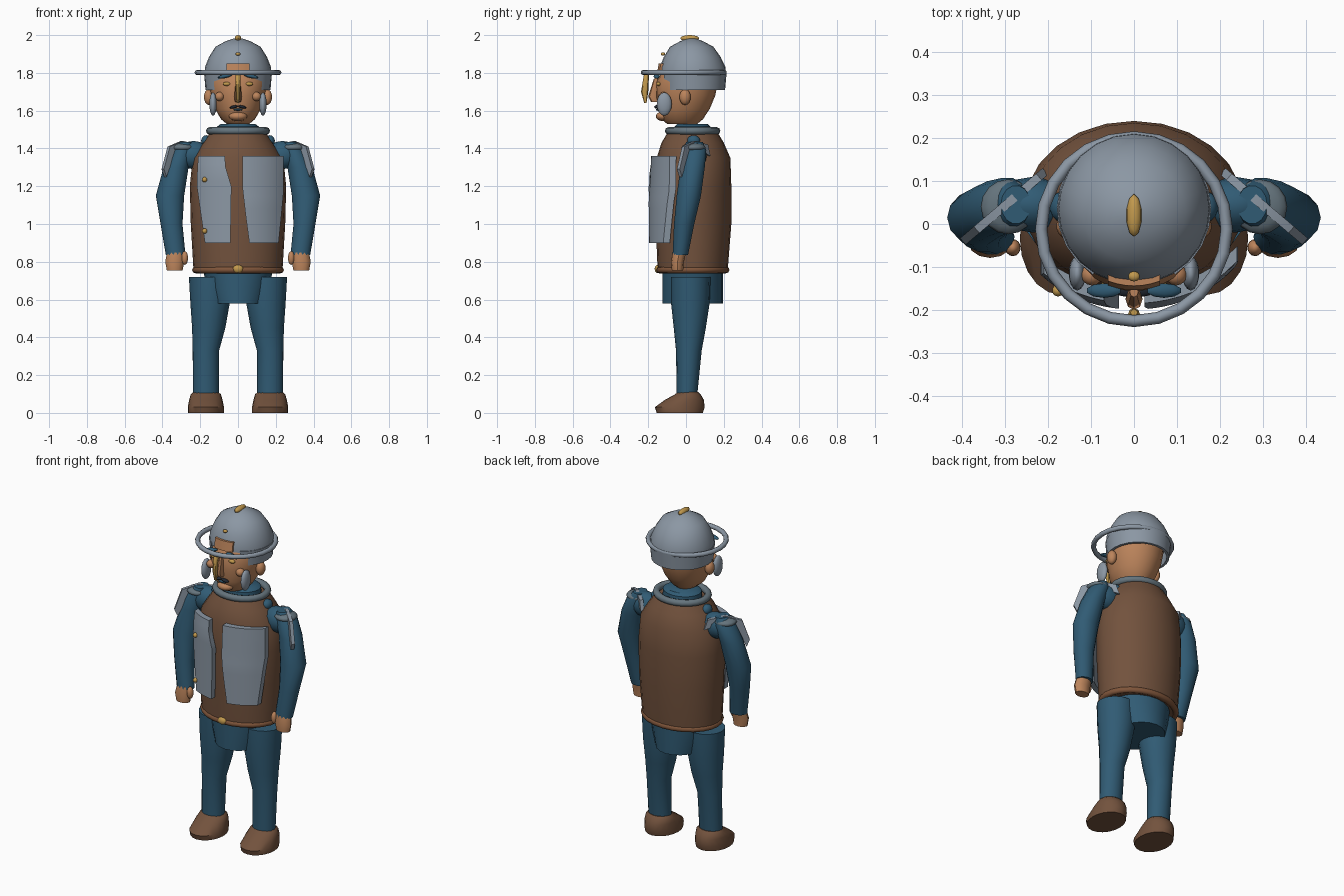
import bpy, bmesh, math
from mathutils import Matrix, Vector

if "Cube" in bpy.data.objects:
    bpy.data.objects.remove(bpy.data.objects["Cube"])


def material(name, rgb):
    m = bpy.data.materials.new(name)
    m.diffuse_color = (*rgb, 1)
    m.use_nodes = True
    m.node_tree.nodes["Principled BSDF"].inputs["Base Color"].default_value = m.diffuse_color
    return m


LEATHER = material("leather brown", (0.17, 0.085, 0.047))
BELT = material("belt brown", (0.21, 0.09, 0.042))
BLUE = material("cloth blue", (0.03, 0.105, 0.175))
STEEL = material("steel grey", (0.26, 0.31, 0.37))
DULL = material("dull steel", (0.13, 0.175, 0.205))
SKIN = material("skin", (0.50, 0.23, 0.105))
GOLD = material("gold", (0.54, 0.32, 0.075))
DARK = material("dark hair", (0.015, 0.02, 0.03))


def finish(name, bm, mat, angle=40):
    bmesh.ops.recalc_face_normals(bm, faces=bm.faces)
    me = bpy.data.meshes.new(name)
    bm.to_mesh(me)
    bm.free()
    me.materials.append(mat)
    ob = bpy.data.objects.new(name, me)
    bpy.context.collection.objects.link(ob)
    bpy.ops.object.select_all(action='DESELECT')
    ob.select_set(True)
    bpy.context.view_layer.objects.active = ob
    bpy.ops.object.shade_smooth_by_angle(angle=math.radians(angle))
    return ob


def loft(name, rings, mat, n=20, s=1):
    """Stacked horizontal ellipses (cx, cy, z, rx, ry) with capped ends."""
    bm = bmesh.new()
    loops = []
    for cx, cy, z, rx, ry in rings:
        loops.append([bm.verts.new((s * (cx + rx * math.cos(2 * math.pi * i / n)),
                                    cy + ry * math.sin(2 * math.pi * i / n), z)) for i in range(n)])
    for a, b in zip(loops, loops[1:]):
        for i in range(n):
            bm.faces.new((a[i], a[(i + 1) % n], b[(i + 1) % n], b[i]))
    bm.faces.new(loops[0])
    bm.faces.new(loops[-1])
    return finish(name, bm, mat)


def ball(name, c, r, mat, u=14, v=8, roll=0):
    bm = bmesh.new()
    m = Matrix.Translation(c) @ Matrix.Rotation(roll, 4, 'Y') @ Matrix.Diagonal((*r, 1))
    bmesh.ops.create_uvsphere(bm, u_segments=u, v_segments=v, radius=1, matrix=m)
    return finish(name, bm, mat, 60)


def ring(name, c, rx, ry, tube, mat, n=24, k=8):
    """Elliptical torus."""
    bm = bmesh.new()
    g = []
    for i in range(n):
        a = 2 * math.pi * i / n
        g.append([])
        for j in range(k):
            b = 2 * math.pi * j / k
            d = tube * math.cos(b)
            g[-1].append(bm.verts.new((c[0] + (rx + d) * math.cos(a), c[1] + (ry + d) * math.sin(a),
                                       c[2] + tube * math.sin(b))))
    for i in range(n):
        for j in range(k):
            p, q = g[i], g[(i + 1) % n]
            bm.faces.new((p[j], q[j], q[(j + 1) % k], p[(j + 1) % k]))
    return finish(name, bm, mat, 60)


def shell(name, f, nu, nv, depth, mat):
    """Thick curved plate: f(u, v, d) gives a point, d is the depth inward."""
    bm = bmesh.new()
    lay = [[[bm.verts.new(f(i / nu, j / nv, d)) for j in range(nv + 1)] for i in range(nu + 1)]
           for d in (0, depth)]
    for g in lay:
        for i in range(nu):
            for j in range(nv):
                bm.faces.new((g[i][j], g[i + 1][j], g[i + 1][j + 1], g[i][j + 1]))
    border = ([(i, 0) for i in range(nu)] + [(nu, j) for j in range(nv)] +
              [(i, nv) for i in range(nu, 0, -1)] + [(0, j) for j in range(nv, 0, -1)])
    for (i, j), (k, l) in zip(border, border[1:] + border[:1]):
        bm.faces.new((lay[0][i][j], lay[0][k][l], lay[1][k][l], lay[1][i][j]))
    return finish(name, bm, mat)


# Body
loft("torso", [(0, .035, .745, .235, .185), (0, .04, 1.0, .25, .20), (0, .04, 1.2, .255, .20),
               (0, .04, 1.35, .24, .195), (0, .035, 1.43, .185, .165), (0, .035, 1.48, .15, .135)],
     LEATHER, 24)
ring("belt", (0, .035, .757), .225, .177, .018, BELT)
ball("buckle", (0, -.15, .762), (.028, .016, .022), GOLD)
loft("pelvis", [(0, .035, .58, .14, .16), (0, .035, .66, .165, .16), (0, .035, .76, .185, .16)], BLUE, 20)
loft("neck", [(0, .035, 1.45, .115, .10), (0, .035, 1.515, .112, .095), (0, .035, 1.53, .09, .08)], BLUE)
ring("collar", (0, .035, 1.493), .15, .127, .02, DULL)

# Limbs
for s, side in ((-1, "right"), (1, "left")):
    loft("boot_" + side, [(.17, -.033, 0, .096, .122), (.17, -.033, .03, .096, .132),
                          (.17, -.008, .07, .088, .102), (.17, .01, .098, .08, .068),
                          (.17, .01, .11, .066, .055)], LEATHER, 20, s)
    loft("leg_" + side, [(.17, .005, .09, .068, .054), (.17, .015, .33, .07, .068),
                         (.155, .02, .45, .088, .085), (.148, .023, .58, .104, .102),
                         (.145, .025, .72, .115, .105)], BLUE, 16, s)
    loft("arm_" + side, [(.33, -.03, .835, .052, .042), (.352, -.01, 1.0, .058, .055),
                         (.36, .015, 1.15, .075, .066), (.328, .035, 1.30, .066, .066),
                         (.295, .045, 1.39, .056, .064), (.275, .045, 1.435, .035, .045)], BLUE, 14, s)
    ball("shoulder_" + side, (s * .235, .045, 1.365), (.09, .065, .075), BLUE)
    ball("shoulder_seam_" + side, (s * .168, .04, 1.44), (.028, .035, .03), BLUE)
    loft("hand_" + side, [(.335, -.045, .755, .042, .03), (.335, -.045, .80, .05, .034),
                          (.33, -.035, .85, .046, .036)], SKIN, 12, s)
    ball("thumb_" + side, (s * .282, -.055, .82), (.018, .02, .036), SKIN)
    ball("shoulder_disc_" + side, (s * .293, .04, 1.405), (.064, .064, .024), DULL, 16, 8)

    # Arched strap standing across the shoulder
    outline = ((.20, 1.36), (.215, 1.42), (.29, 1.44), (.36, 1.41), (.392, 1.29), (.378, 1.25),
               (.35, 1.33), (.325, 1.385), (.245, 1.38))
    bm = bmesh.new()
    face = bm.faces.new([bm.verts.new((s * x, .115 - (x - .2) * .85, z)) for x, z in outline])
    ext = bmesh.ops.extrude_face_region(bm, geom=[face])
    bmesh.ops.translate(bm, vec=(s * .013, .015, 0),
                        verts=[v for v in ext['geom'] if isinstance(v, bmesh.types.BMVert)])
    finish("shoulder_strap_" + side, bm, STEEL, 30)

# Chest plates: rows of (z, inner x, outer x), wrapped round the torso
PLATES = {"chest_plate_left": (1, ((1.36, .025, .24), (1.18, .025, .242), (1.05, .04, .23), (.90, .06, .215))),
          "chest_plate_right": (-1, ((1.36, .07, .21), (1.30, .065, .215), (1.20, .035, .218), (.90, .04, .175)))}


def wrap(s, rows):
    def f(u, v, d):
        k = min(int(v * 12 + .01) // 4, 2)
        t = (v * 12 - 4 * k) / 4
        z, a, b = [p + (q - p) * t for p, q in zip(rows[k], rows[k + 1])]
        x = a + (b - a) * u
        return (s * x, .04 + d - (.225 + .014 * min(1, v * 2)) * math.sqrt(1 - (x / .29) ** 2), z)
    return f


for name, (s, rows) in PLATES.items():
    shell(name, wrap(s, rows), 8, 12, .035, STEEL)
for z in (1.235, .963):
    ball("button", (-.177, -.155, z), (.014, .014, .014), GOLD, 10, 6)

# Head and face
loft("head", [(0, -.02, 1.53, .06, .08), (0, -.02, 1.555, .09, .11), (0, -.012, 1.61, .122, .138),
              (0, .0, 1.68, .145, .155), (0, .005, 1.75, .155, .163), (0, .02, 1.80, .15, .15),
              (0, .03, 1.86, .11, .11)], SKIN, 20)
for s, side in ((-1, "right"), (1, "left")):
    ball("ear_" + side, (s * .155, -.005, 1.672), (.026, .03, .042), SKIN)
    ball("cheek_guard_" + side, (s * .132, -.115, 1.635), (.02, .04, .062), STEEL)
    ball("cheek_" + side, (s * .098, -.118, 1.675), (.025, .025, .024), SKIN)
    ball("eye_" + side, (s * .06, -.145, 1.742), (.022, .012, .011), GOLD, 10, 6)
    ball("eyebrow_" + side, (s * .07, -.155, 1.782), (.042, .017, .010), BLUE, 10, 6, s * .2)
    ball("moustache_" + side, (s * .022, -.155, 1.62), (.024, .014, .008), DARK, 10, 6, s * .2)
ball("mouth", (0, -.148, 1.605), (.026, .012, .006), BLUE, 10, 6)
ball("chin", (0, -.118, 1.57), (.05, .042, .026), SKIN)
loft("nose", [(0, -.165, 1.645, .016, .02), (0, -.175, 1.675, .02, .025), (0, -.158, 1.77, .01, .012)], SKIN, 8)
loft("nose_guard", [(0, -.215, 1.64, .008, .006), (0, -.219, 1.70, .012, .019),
                    (0, -.21, 1.785, .014, .014), (0, -.206, 1.797, .008, .008)], GOLD, 8)

# Helmet
loft("helmet_dome", [(0, .035, 1.79, .178, .176), (0, .035, 1.83, .175, .174), (0, .033, 1.885, .153, .15),
                     (0, .03, 1.938, .12, .115), (0, .03, 1.968, .065, .06), (0, .03, 1.984, .015, .015)],
     STEEL, 24)


def neck_band(u, v, d):
    a = math.radians(-58 + 296 * u)
    r = .172 + .008 * v - d
    return (r * math.cos(a), .035 + r * math.sin(a), 1.71 + .09 * v)


shell("helmet_neck_band", neck_band, 20, 1, .015, STEEL)
ring("helmet_brim", (0, -.012, 1.802), .216, .214, .014, STEEL)
shell("forehead_plate", lambda u, v, d: (.12 * (u - .5), .03 + d - .184 * math.cos(.7 * (u - .5)) + .01 * v,
                                         1.795 + .055 * v), 6, 1, .04, SKIN)
ball("helmet_rivet", (0, -.122, 1.90), (.014, .012, .009), GOLD, 10, 6)
ball("helmet_crest", (0, .02, 1.983), (.018, .05, .017), GOLD, 10, 8)
